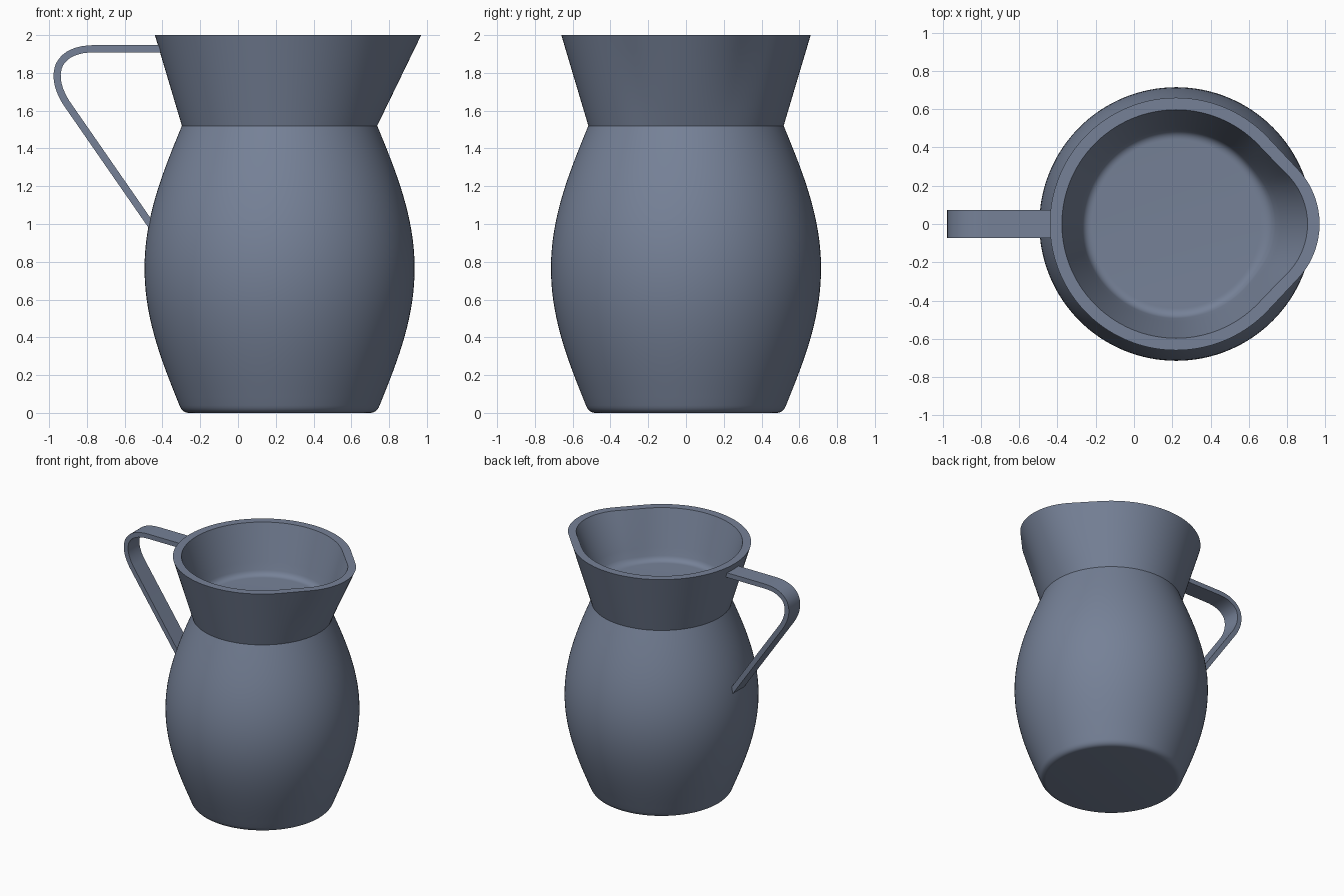
import bpy, bmesh, math
from mathutils import Vector

if "Cube" in bpy.data.objects:
    bpy.data.objects.remove(bpy.data.objects["Cube"])

N = 128          # segments round the pitcher
CX = 0.22        # pitcher axis

mat = bpy.data.materials.new("slate blue grey")
mat.diffuse_color = (0.18, 0.22, 0.31, 1)
mat.use_nodes = True
mat.node_tree.nodes["Principled BSDF"].inputs["Base Color"].default_value = mat.diffuse_color


def finish(bm, name, angle):
    bmesh.ops.recalc_face_normals(bm, faces=bm.faces)
    me = bpy.data.meshes.new(name)
    bm.to_mesh(me)
    bm.free()
    me.materials.append(mat)
    ob = bpy.data.objects.new(name, me)
    bpy.context.collection.objects.link(ob)
    bpy.ops.object.select_all(action='DESELECT')
    ob.select_set(True)
    bpy.context.view_layer.objects.active = ob
    bpy.ops.object.shade_smooth_by_angle(angle=math.radians(angle))


def bezier(a, b, c, n):
    a, b, c = Vector(a), Vector(b), Vector(c)
    return [a * (1 - t) ** 2 + b * 2 * t * (1 - t) + c * t * t
            for t in (i / n for i in range(n + 1))]


# Rim outline: a large circle joined by tangents to a smaller one at the lip
BIG, SMALL, OFF = 0.66, 0.418, 0.332
TAN = math.acos((BIG - SMALL) / OFF)
LIP = math.atan2(SMALL * math.sin(TAN), OFF + SMALL * math.cos(TAN))


def lip_extra(a):
    a = abs(math.atan2(math.sin(a), math.cos(a)))
    if a >= TAN:
        return 0.0
    if a >= LIP:
        return BIG / math.cos(TAN - a) - BIG
    return OFF * math.cos(a) + math.sqrt(SMALL ** 2 - (OFF * math.sin(a)) ** 2) - BIG


# Pitcher profile: (radius, height, amount of lip)
rings = [(p.x, p.y, 0) for p in bezier((0.48, 0), (0.515, 0), (0.53, 0.04), 6)]
for i in range(1, 33):                                   # bulging body
    z = 0.04 + (1.52 - 0.04) * i / 32
    d = (z - 0.765) / 0.755
    rings.append((0.517 + 0.198 * math.cos(math.pi / 2 * d), z, 0))
for i in range(1, 7):                                    # flared neck
    t = i / 6
    rings.append((0.517 + (BIG - 0.517) * t, 1.52 + 0.48 * t, t))
for i in range(7):                                       # inside of neck
    t = 1 - 0.71 * i / 6
    rings.append((0.45 + 0.147 * t, 1.52 + 0.48 * t, t))
for i, p in enumerate(bezier((0.493, 1.66), (0.48, 1.62), (0.44, 1.62), 8)):
    if i:                                                # rounded inner floor edge
        rings.append((p.x, p.y, 0.29 * (1 - i / 8)))

bm = bmesh.new()
loops = []
for r, z, f in rings:
    loop = []
    for k in range(N):
        a = 2 * math.pi * k / N
        q = r + f * lip_extra(a)
        loop.append(bm.verts.new((CX + q * math.cos(a), q * math.sin(a), z)))
    loops.append(loop)
for lo, hi in zip(loops, loops[1:]):
    for k in range(N):
        m = (k + 1) % N
        bm.faces.new((lo[k], lo[m], hi[m], hi[k]))
bm.faces.new(loops[0][::-1])
bm.faces.new(loops[-1])
finish(bm, "pitcher_body", 33)

# Handle: flat strap swept along a bent path in the xz plane
path = [Vector((-0.39, 1.928))]
path += bezier((-0.757, 1.928), (-0.90, 1.928), (-0.945, 1.845), 8)
path += bezier((-0.945, 1.845), (-0.982, 1.76), (-0.91, 1.643), 10)[1:]
path.append(Vector((-0.445, 0.972)))
W, T = 0.073, 0.019
bm = bmesh.new()
loops = []
for i, p in enumerate(path):
    d = (path[min(i + 1, len(path) - 1)] - path[max(i - 1, 0)]).normalized()
    if 0 < i < len(path) - 1:
        d = ((path[i + 1] - p).normalized() + (p - path[i - 1]).normalized()).normalized()
    n = Vector((-d.y, d.x)) * T
    loops.append([bm.verts.new((p.x + s * n.x, y, p.y + s * n.y))
                  for s, y in ((1, -W), (1, W), (-1, W), (-1, -W))])
for lo, hi in zip(loops, loops[1:]):
    for k in range(4):
        m = (k + 1) % 4
        bm.faces.new((lo[k], lo[m], hi[m], hi[k]))
bm.faces.new(loops[0][::-1])
bm.faces.new(loops[-1])
finish(bm, "handle", 33)
